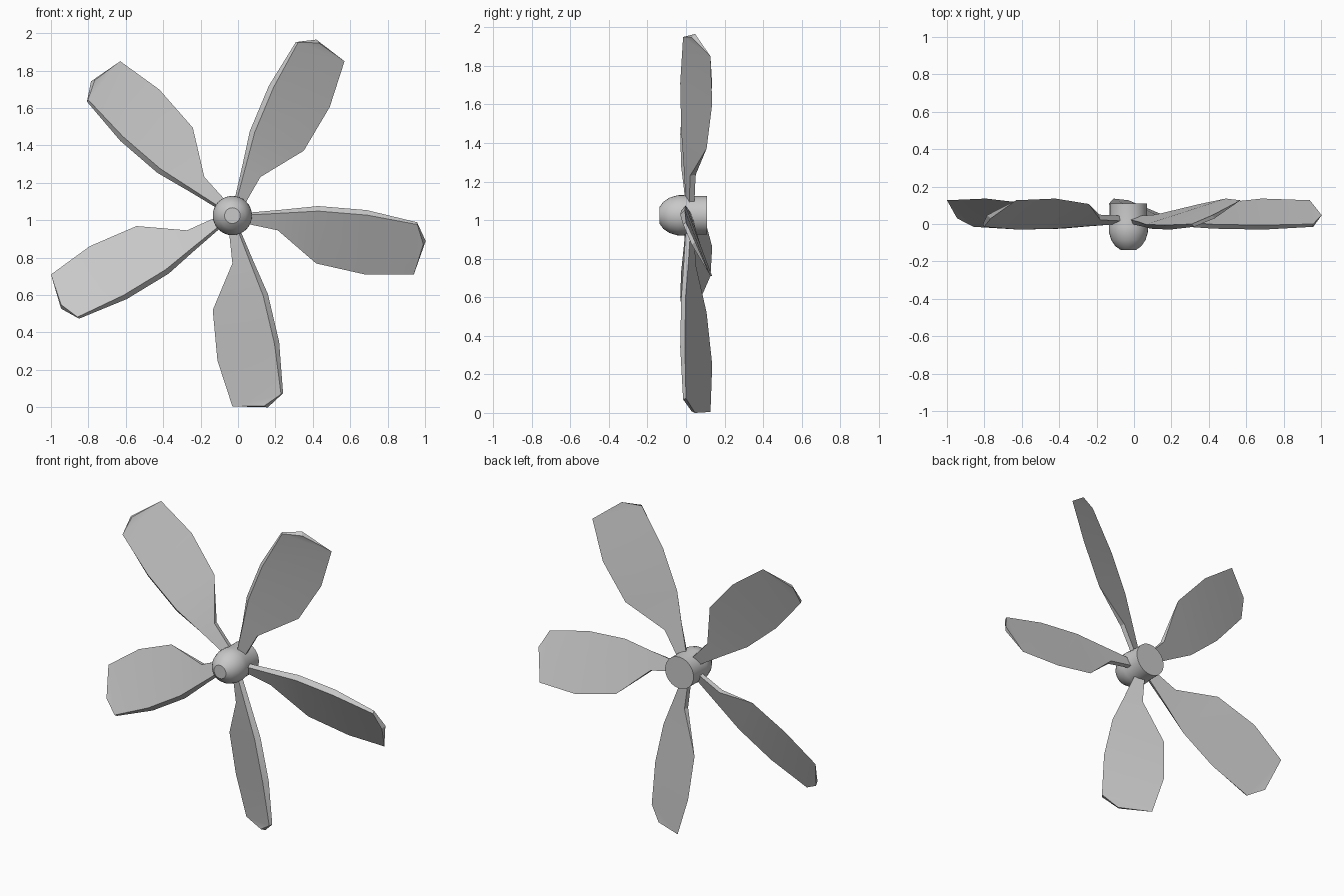
import bpy
import bmesh
import math

cube = bpy.data.objects.get("Cube")
if cube:
    bpy.data.objects.remove(cube, do_unlink=True)

HUB = (-0.03, 0.0, 1.025)
BLADES = 5

metal = bpy.data.materials.new("grey metal")
metal.use_nodes = True
grey = (0.58, 0.58, 0.58, 1.0)
metal.diffuse_color = grey
metal.node_tree.nodes["Principled BSDF"].inputs["Base Color"].default_value = grey


def add_object(name, mesh):
    obj = bpy.data.objects.new(name, mesh)
    bpy.context.collection.objects.link(obj)
    obj.location = HUB
    return obj


def finish_mesh(bm, name):
    bmesh.ops.recalc_face_normals(bm, faces=bm.faces)
    mesh = bpy.data.meshes.new(name)
    bm.to_mesh(mesh)
    bm.free()
    mesh.materials.append(metal)
    return mesh


def smooth(obj, degrees):
    bpy.ops.object.select_all(action="DESELECT")
    obj.select_set(True)
    bpy.context.view_layer.objects.active = obj
    bpy.ops.object.shade_smooth_by_angle(angle=math.radians(degrees))


# Hub: rounded nose and straight rear barrel, turned about the y axis
profile = [(0, -0.138), (0.042, -0.138), (0.07, -0.118), (0.092, -0.085),
           (0.104, -0.045), (0.105, -0.015), (0.1, 0.02), (0.1, 0.11), (0, 0.11)]
bm = bmesh.new()
ring = [bm.verts.new((r, y, 0)) for r, y in profile]
edges = [bm.edges.new(pair) for pair in zip(ring, ring[1:])]
bmesh.ops.spin(bm, geom=ring + edges, cent=(0, 0, 0), axis=(0, 1, 0),
               angle=math.tau, steps=32)
bmesh.ops.remove_doubles(bm, verts=bm.verts, dist=0.0005)
hub = add_object("hub", finish_mesh(bm, "hub"))
smooth(hub, 32)

# Blade corners as (radius, sideways, depth), from the root to the tip
lead_front = [(0.05, 0.018, 0.0), (0.25, 0.095, -0.012), (0.43, 0.165, -0.025),
              (0.685, 0.225, -0.03), (0.955, 0.26, -0.015)]
lead_back = [(0.05, 0.03, 0.025), (0.25, 0.115, 0.012), (0.42, 0.19, -0.002),
             (0.675, 0.25, -0.006), (0.95, 0.271, 0.0)]
trail_front = [(0.05, -0.022, 0.015), (0.255, 0.0, 0.022)]
trail_back = [(0.05, -0.018, 0.042), (0.255, 0.006, 0.05)]
trail_sharp = [(0.505, -0.105, 0.107), (0.775, -0.08, 0.136), (1.02, 0.0, 0.127)]
tip_front, tip_back = (1.018, 0.17, 0.03), (1.025, 0.19, 0.047)

bm = bmesh.new()


def corners(points):
    return [bm.verts.new((u, y, -r)) for r, u, y in points]


lf, lb = corners(lead_front), corners(lead_back)
tf, tb = corners(trail_front), corners(trail_back)
sharp = corners(trail_sharp)
tip_f, tip_b = corners([tip_front, tip_back])
tf += sharp
tb += sharp

# Blade skin: front, back, leading edge, then the thick root side
for i in range(4):
    bm.faces.new((lf[i], lf[i + 1], tf[i + 1], tf[i]))
    bm.faces.new((lb[i], tb[i], tb[i + 1], lb[i + 1]))
    bm.faces.new((lf[i], lb[i], lb[i + 1], lf[i + 1]))
bm.faces.new((tf[0], tf[1], tb[1], tb[0]))
bm.faces.new((tf[1], sharp[0], tb[1]))
bm.faces.new((lf[0], tf[0], tb[0], lb[0]))

# Blade tip
bm.faces.new((lf[4], tip_f, sharp[2]))
bm.faces.new((lb[4], sharp[2], tip_b))
bm.faces.new((lf[4], lb[4], tip_b, tip_f))
bm.faces.new((tip_f, tip_b, sharp[2]))
blade_mesh = finish_mesh(bm, "blade")

# Five copies around the hub
for k in range(BLADES):
    blade = add_object(f"blade_{k + 1}", blade_mesh)
    blade.rotation_euler.y = math.tau * k / BLADES
    if k == 0:
        smooth(blade, 25)
